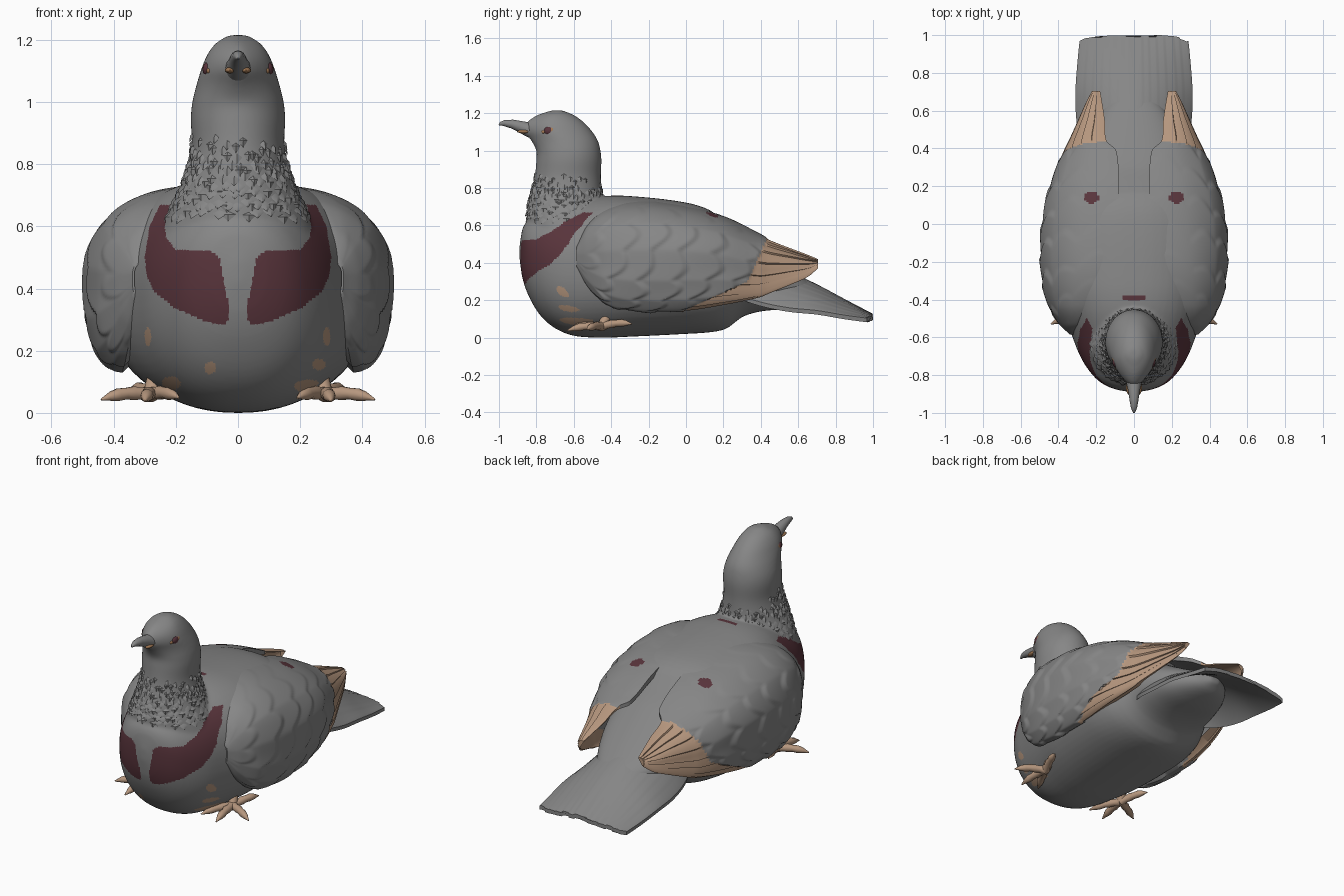
import bpy, bmesh, math, random
from mathutils import Vector

if "Cube" in bpy.data.objects:
    bpy.data.objects.remove(bpy.data.objects["Cube"])

random.seed(4)


def material(name, rgb):
    m = bpy.data.materials.new(name)
    m.diffuse_color = (*rgb, 1)
    m.use_nodes = True
    m.node_tree.nodes["Principled BSDF"].inputs["Base Color"].default_value = m.diffuse_color
    return m


GREY = material("feather grey", (0.24, 0.24, 0.24))
TAN = material("tan", (0.47, 0.31, 0.21))
MAROON = material("dark maroon", (0.10, 0.035, 0.045))
ORANGE = material("eye orange", (0.36, 0.19, 0.09))


def finish(name, bm, mats, angle=40, rule=None):
    """Turn a bmesh into a smooth shaded object; rule picks a material per face centre."""
    bmesh.ops.recalc_face_normals(bm, faces=bm.faces)
    me = bpy.data.meshes.new(name)
    bm.to_mesh(me)
    bm.free()
    ob = bpy.data.objects.new(name, me)
    bpy.context.collection.objects.link(ob)
    dress(me, mats, angle, rule)
    return ob


def dress(me, mats, angle, rule):
    me.materials.clear()
    for m in mats:
        me.materials.append(m)
    for p in me.polygons:
        p.use_smooth = True
        p.material_index = rule(p.center) if rule else 0
    me.set_sharp_from_angle(angle=math.radians(angle))


def loft(bm, rings):
    """Skin closed rings of equal length and cap both ends."""
    vs = [[bm.verts.new(p) for p in r] for r in rings]
    n = len(vs[0])
    for a, b in zip(vs, vs[1:]):
        for i in range(n):
            j = (i + 1) % n
            bm.faces.new((a[i], a[j], b[j], b[i]))
    bm.faces.new(vs[0])
    bm.faces.new(vs[-1])


def sample(table, t):
    """Smooth cubic interpolation of a table whose first column is the key."""
    i = 0
    while i < len(table) - 2 and t > table[i + 1][0]:
        i += 1
    a, b = table[i], table[i + 1]
    p, q = table[max(i - 1, 0)], table[min(i + 2, len(table) - 1)]
    h = b[0] - a[0]
    u = (t - a[0]) / h
    out = []
    for c in range(1, len(a)):
        m0 = (b[c] - p[c]) / (b[0] - p[0]) * h
        m1 = (q[c] - a[c]) / (q[0] - a[0]) * h
        out.append((2*u**3 - 3*u*u + 1) * a[c] + (u**3 - 2*u*u + u) * m0
                   + (3*u*u - 2*u**3) * b[c] + (u**3 - u*u) * m1)
    return out


def spow(v, e):
    return math.copysign(abs(v) ** e, v)


def eased(table, n):
    a, b = table[0][0], table[-1][0]
    return [a + (b - a) * (1 - math.cos(math.pi * k / n)) / 2 for k in range(n + 1)]


def tube(bm, pts, sides=10):
    """Tapered tube through (x, y, z, radius) points."""
    rings = []
    for i, p in enumerate(pts):
        d = Vector(pts[min(i + 1, len(pts) - 1)][:3]) - Vector(pts[max(i - 1, 0)][:3])
        q = d.to_track_quat('Z', 'Y')
        rings.append([Vector(p[:3]) + q @ Vector((p[3] * math.cos(a), p[3] * math.sin(a), 0))
                      for a in (2 * math.pi * k / sides for k in range(sides))])
    loft(bm, rings)


def ellipsoid(bm, centre, radii):
    r = bmesh.ops.create_uvsphere(bm, u_segments=20, v_segments=12, radius=1)
    for v in r["verts"]:
        v.co = Vector(centre) + Vector([v.co[k] * radii[k] for k in range(3)])


# Body stations: y, half width, top z, bottom z
BODY = [(-.89, .02, .49, .42), (-.875, .10, .58, .32), (-.84, .175, .63, .22),
        (-.78, .235, .665, .12), (-.70, .285, .69, .05), (-.60, .325, .72, .01),
        (-.45, .38, .755, 0), (-.30, .42, .757, .005), (0, .43, .722, .02), (.14, .39, .675, .03),
        (.22, .34, .60, .05), (.3, .30, .52, .11), (.4, .27, .45, .14),
        (.55, .20, .36, .155), (.66, .12, .30, .18), (.72, .03, .26, .22)]
# Neck and head stations: z, front y, back y, half width
NECK = [(.55, -.85, -.38, .26), (.65, -.85, -.41, .22), (.75, -.835, -.445, .175),
        (.85, -.81, -.455, .15), (.95, -.80, -.452, .152), (1.0, -.80, -.457, .147),
        (1.05, -.825, -.47, .135), (1.1, -.86, -.50, .12), (1.15, -.85, -.545, .10),
        (1.19, -.795, -.60, .07), (1.215, -.72, -.66, .03)]
N = 64
ANG = [2 * math.pi * k / N for k in range(N)]

bm = bmesh.new()
rings = []
for y in eased(BODY, 70):
    w, zt, zb = sample(BODY, y)
    zm = zb + .52 * (zt - zb)
    rings.append([(w * spow(math.cos(a), .88), y,
                   zm + spow(math.sin(a), .88) * ((zt - zm) if math.sin(a) > 0 else (zm - zb)))
                  for a in ANG])
loft(bm, rings)
rings = []
for z in eased(NECK, 50):
    yf, yb, w = sample(NECK, z)
    pinch = .4 * max(0, min(1, (z - 1.0) / .08))  # face narrows towards the beak
    rings.append([(w * math.cos(a) * (1 - pinch * max(0, -math.sin(a)) ** 2),
                   (yf + yb) / 2 + (yb - yf) / 2 * math.sin(a), z) for a in ANG])
loft(bm, rings)

# Breast patch outline seen from the front (x, z)
PATCH = [(.09, .52), (.06, .50), (.05, .44), (.028, .34), (.03, .30), (.05, .282), (.10, .292),
         (.20, .335), (.27, .39), (.293, .44), (.30, .50), (.285, .60), (.25, .67), (.22, .67),
         (.235, .60), (.23, .56), (.20, .525), (.13, .525)]
# Bare leg skin showing through the belly (x, z, half width, half height)
SKIN = [(.285, .245, .012, .03), (.26, .155, .022, .018), (.225, .085, .045, .022),
        (-.29, .245, .010, .03), (-.09, .145, .018, .02), (-.215, .095, .03, .022)]


def inside(x, z, poly):
    hit = False
    for (x1, z1), (x2, z2) in zip(poly, poly[1:] + poly[:1]):
        if (z1 > z) != (z2 > z) and x < (x2 - x1) * (z - z1) / (z2 - z1) + x1:
            hit = not hit
    return hit


def body_colour(c):
    x = abs(c.x)
    if c.y < -.45 and inside(x, c.z, PATCH):
        return 1
    if c.z > .7 and x < .06 and abs(c.y + .39) < .013:
        return 1
    if c.y < -.5 and any(math.hypot((c.x - a) / w, (c.z - b) / h) < 1 for a, b, w, h in SKIN):
        return 2
    return 0


body = finish("body_and_head", bm, [GREY])
rm = body.modifiers.new("blend", 'REMESH')
rm.mode, rm.voxel_size = 'VOXEL', .0085
sm = body.modifiers.new("soften", 'SMOOTH')
sm.factor, sm.iterations = .5, 10
dg = bpy.context.evaluated_depsgraph_get()
merged = bpy.data.meshes.new_from_object(body.evaluated_get(dg))
body.modifiers.clear()
body.data = merged
dress(merged, [GREY, MAROON, TAN], 60, body_colour)

# Ruffled neck feathers: rings of small tilted flakes, thinning out upwards
bm = bmesh.new()
for row in range(13):
    for k in range(30):
        if random.random() < (row - 8) * .2:
            continue
        a = 2 * math.pi * (k + .5 * (row % 2) + random.uniform(-.25, .25)) / 30
        z = .64 + row * .020 + random.uniform(-.012, .012) - .05 * max(0, math.sin(a))
        yf, yb, w = sample(NECK, z)
        out = Vector((math.cos(a), math.sin(a), 0))
        side = Vector((-math.sin(a), math.cos(a), 0))
        p = Vector((w * math.cos(a), (yf + yb) / 2 + (yb - yf) / 2 * math.sin(a), z))
        size = 1 - row * .03
        lift, s = random.uniform(.006, .018) * size, .026 * size
        pts = [p - out * .014 + Vector((0, 0, .022)), p + side * s - out * .003,
               p + out * lift + Vector((0, 0, -.022)), p - side * s - out * .003]
        top = [bm.verts.new(q) for q in pts]
        mid = bm.verts.new(p + out * .008)
        for i in range(4):
            bm.faces.new((top[i], top[(i + 1) % 4], mid))
        bm.faces.new(top[::-1])
finish("neck_feathers", bm, [GREY])

# Wing stations: y, inner x, outer x, lower x, top z, widest z, bottom z
WING = [(-.585, .30, .34, .33, .49, .44, .38), (-.53, .26, .395, .34, .60, .42, .28),
        (-.43, .20, .455, .36, .685, .42, .18), (-.25, .12, .492, .37, .73, .42, .14),
        (0, .08, .487, .37, .705, .42, .145), (.2, .08, .445, .36, .65, .40, .175),
        (.39, .095, .37, .33, .56, .36, .215), (.44, .145, .345, .32, .53, .36, .235),
        (.55, .155, .295, .28, .485, .37, .28), (.65, .17, .25, .24, .445, .38, .325),
        (.705, .18, .22, .21, .42, .395, .37)]


def is_tip(y, z):
    return y > .33 + (z - .3) * (.45 if z > .3 else 2.2)


def wing_colour(c):
    if c.z > .5 and math.hypot((abs(c.x) - .225) / .04, (c.y - .14) / .033) < 1:
        return 2
    return 1 if is_tip(c.y, c.z) else 0


M = 84
for sign, label in ((1, "left"), (-1, "right")):
    bm = bmesh.new()
    rings = []
    for r in range(141):
        y = WING[0][0] + (WING[-1][0] - WING[0][0]) * r / 140
        xi, xo, xb, zt, zm, zb = sample(WING, y)
        outer, inner = [], []
        for k in range(M + 1):
            s = k / M
            a = (1 - s * 2) * math.pi / 2
            ca, sa = abs(math.cos(a)) ** .87, spow(math.sin(a), .87)
            x0 = xi if a > 0 else xb
            x = x0 + (xo - x0) * ca
            z = zm + sa * ((zt - zm) if a > 0 else (zm - zb))
            # overlapping feather scallops, or long ridges on the flight feathers
            if is_tip(y, z):
                d = .010 * ((s * 9) % 1) - .008
            else:
                f = (y * 6 + s * 2.2 + .12 * math.sin(9 * y + 17 * s)
                     - .32 * abs(math.sin(math.pi * s * 6.5))) % 1
                d = .010 * (f / .8 if f < .8 else (1 - f) / .2) - .003
                d *= max(.15, min(1, (s - .12) / .25))
            d *= min(1, r / 15)
            nx, nz = math.cos(a), math.sin(a)
            outer.append((sign * (x + d * nx), y, z + d * nz))
            inner.append((sign * (x + (xi - x) * .16), y, z + (zm - z) * .12))
        rings.append(outer + inner[::-1])
    loft(bm, rings)
    finish(label + "_wing", bm, [GREY, TAN, MAROON], 40, wing_colour)

# Tail fan stations: y, half width, centre z, edge z
TAIL = [(.25, .22, .50, .24), (.4, .28, .42, .19), (.55, .305, .355, .16),
        (.7, .31, .285, .145), (.85, .30, .205, .12), (1.0, .285, .125, .10)]
bm = bmesh.new()
rings = []
ends = [random.uniform(0, .012) for _ in range(15)]
for r in range(41):
    f = r / 40
    top, low = [], []
    for k in range(85):
        u = k / 42 - 1
        y = .25 + f * (.75 - ends[min(14, int(k / 6))] - .03 * abs(u) ** 6)
        w, zc, ze = sample(TAIL, y)
        z = zc - (zc - ze) * abs(u) ** 1.8
        top.append((w * u, y, z + .003 * ((abs(u) * 7) % 1) * f))
        low.append((w * u * .99, y, z - .022))
    rings.append(top + low[::-1])
loft(bm, rings)
finish("tail", bm, [GREY], 35)

# Beak
bm = bmesh.new()
tube(bm, [(0, -.80, 1.10, .045), (0, -.85, 1.115, .038), (0, -.89, 1.13, .030),
          (0, -.93, 1.142, .024), (0, -.97, 1.147, .017), (0, -.99, 1.144, .010),
          (0, -1.0, 1.138, .004)], 18)
finish("beak", bm, [GREY], 60)

bm = bmesh.new()
for s in (1, -1):
    ellipsoid(bm, (s * .026, -.868, 1.102), (.016, .035, .010))
finish("mouth_corners", bm, [ORANGE])

# Eyes
bm = bmesh.new()
for s in (1, -1):
    ellipsoid(bm, (s * .094, -.73, 1.105), (.020, .030, .025))
finish("eyes", bm, [MAROON])
bm = bmesh.new()
for s in (1, -1):
    ellipsoid(bm, (s * .099, -.712, 1.105), (.015, .028, .024))
    ellipsoid(bm, (s * .088, -.755, 1.10), (.014, .018, .012))
finish("eye_corners", bm, [ORANGE])

# Feet: short leg, three front toes and a hind toe, each ending in a claw
for s, label in ((1, "left"), (-1, "right")):
    bm = bmesh.new()
    hub = Vector((s * .28, -.45, .06))
    tube(bm, [(s * .25, -.40, .15, .03), (s * .27, -.43, .10, .026), (*hub, .026)])
    for tx, ty, tz in ((.19, -.62, .06), (.30, -.635, .05), (.44, -.53, .055), (.34, -.29, .085)):
        tip = Vector((s * tx, ty, tz))
        pts = []
        for f, rad in ((0, .026), (.2, .02), (.35, .023), (.5, .019), (.65, .021), (.8, .016),
                       (.85, .012), (1, .003)):
            p = hub.lerp(tip, f)
            pts.append((p.x, p.y, p.z + .006 * math.sin(math.pi * f) - .012 * f ** 3, rad))
        tube(bm, pts)
    finish(label + "_foot", bm, [TAN], 60)
